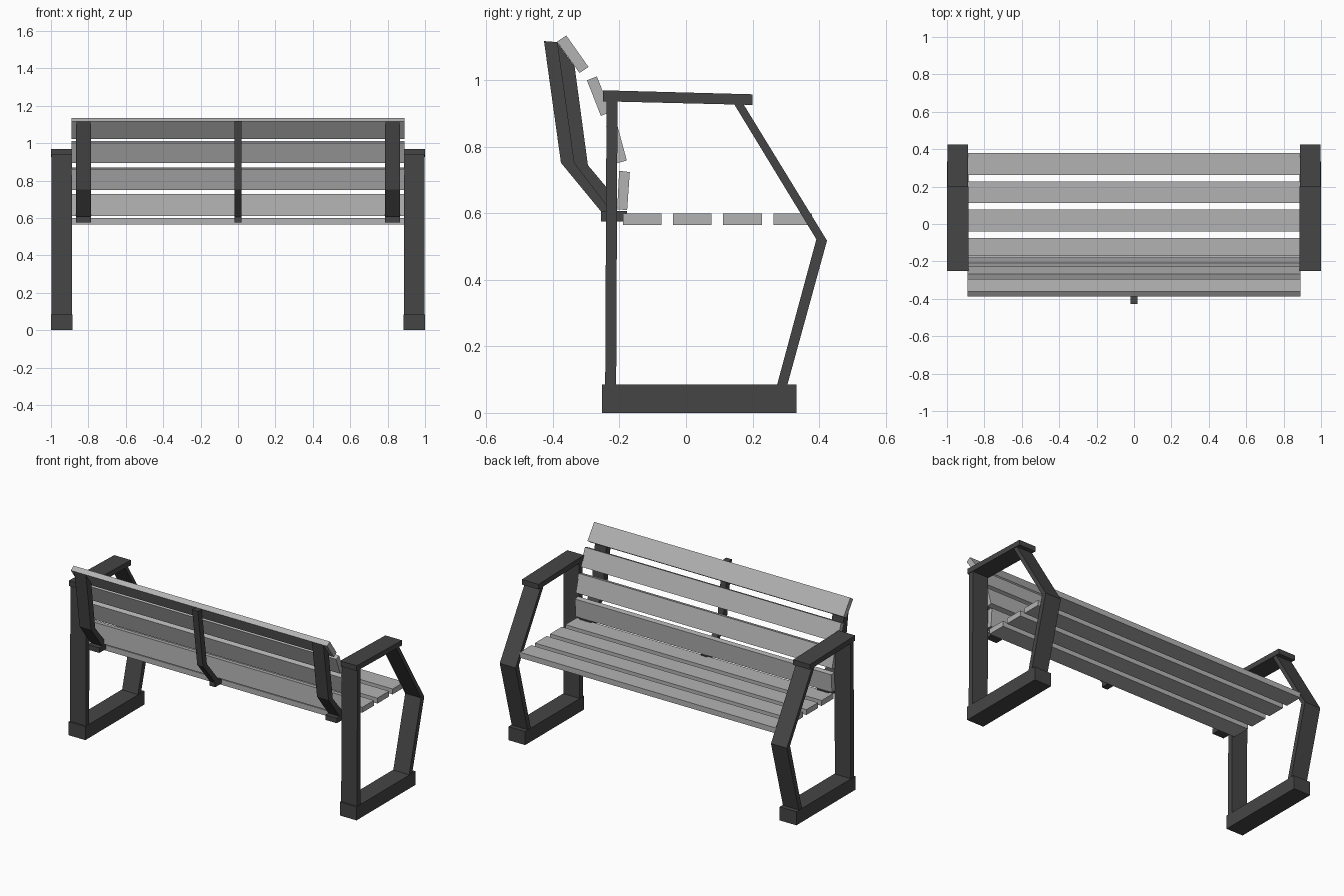
import bpy, bmesh

if "Cube" in bpy.data.objects:
    bpy.data.objects.remove(bpy.data.objects["Cube"])


def material(name, v):
    m = bpy.data.materials.new(name)
    m.diffuse_color = (v, v, v, 1)
    m.use_nodes = True
    m.node_tree.nodes["Principled BSDF"].inputs["Base Color"].default_value = m.diffuse_color
    return m


IRON = material("dark_iron", 0.06)
SLAT = material("grey_slat", 0.45)


def extrude(name, profile, x0, x1, mat):
    """Extrude a (y, z) side profile from x0 to x1."""
    bm = bmesh.new()
    face = bm.faces.new([bm.verts.new((x0, y, z)) for y, z in profile])
    res = bmesh.ops.extrude_face_region(bm, geom=[face])
    verts = [g for g in res["geom"] if isinstance(g, bmesh.types.BMVert)]
    bmesh.ops.translate(bm, verts=verts, vec=(x1 - x0, 0, 0))
    bmesh.ops.recalc_face_normals(bm, faces=bm.faces)
    me = bpy.data.meshes.new(name)
    bm.to_mesh(me)
    bm.free()
    me.materials.append(mat)
    ob = bpy.data.objects.new(name, me)
    bpy.context.collection.objects.link(ob)
    return ob


def rect(y0, y1, z0, z1):
    return [(y0, z0), (y1, z0), (y1, z1), (y0, z1)]


def mirrored(name, profile, x0, x1):
    ob = extrude(name, profile, x0, x1, IRON)
    ob.modifiers.new("mirror", "MIRROR")


# End frames: foot, rear leg, two-part front leg, armrest
mirrored("base_foot", rect(-0.252, 0.333, 0, 0.085), 0.884, 1.0)
mirrored("rear_leg", [(-0.243, 0.085), (-0.21, 0.085), (-0.206, 0.938), (-0.239, 0.938)], 0.887, 0.997)
mirrored("front_leg_lower", [(0.274, 0.085), (0.305, 0.085), (0.424, 0.518), (0.392, 0.522)], 0.887, 0.997)
mirrored("front_leg_upper", [(0.392, 0.522), (0.424, 0.518), (0.173, 0.928), (0.145, 0.928)], 0.887, 0.997)
mirrored("armrest", [(-0.25, 0.937), (0.2, 0.926), (0.2, 0.958), (-0.25, 0.97)], 0.884, 1.0)

# Seat slats
for i in range(4):
    y = -0.19 + 0.151 * i
    extrude(f"seat_slat_{i + 1}", rect(y, y + 0.116, 0.565, 0.599), -0.89, 0.89, SLAT)

# Curved row of backrest slats
back = [
    [(-0.207, 0.612), (-0.177, 0.61), (-0.169, 0.724), (-0.201, 0.728)],
    [(-0.21, 0.75), (-0.178, 0.759), (-0.208, 0.87), (-0.24, 0.861)],
    [(-0.256, 0.893), (-0.226, 0.905), (-0.268, 1.012), (-0.298, 1.0)],
    [(-0.32, 1.022), (-0.293, 1.04), (-0.36, 1.135), (-0.388, 1.116)],
]
for i, p in enumerate(back):
    extrude(f"back_slat_{i + 1}", p, -0.89, 0.89, SLAT)

# Outer back supports, with feet under the seat
foot = rect(-0.255, -0.178, 0.575, 0.607)
mirrored("side_back_support", [
    (-0.388, 1.115), (-0.335, 1.042), (-0.295, 0.745), (-0.207, 0.64),
    (-0.207, 0.605), (-0.225, 0.605), (-0.337, 0.752)], 0.785, 0.865)
mirrored("side_support_foot", foot, 0.785, 0.865)

# Centre back support
extrude("centre_back_support", [
    (-0.427, 1.118), (-0.388, 1.115), (-0.337, 0.752), (-0.215, 0.605),
    (-0.255, 0.605), (-0.376, 0.752)], -0.02, 0.02, IRON)
extrude("centre_support_foot", foot, -0.02, 0.02, IRON)
